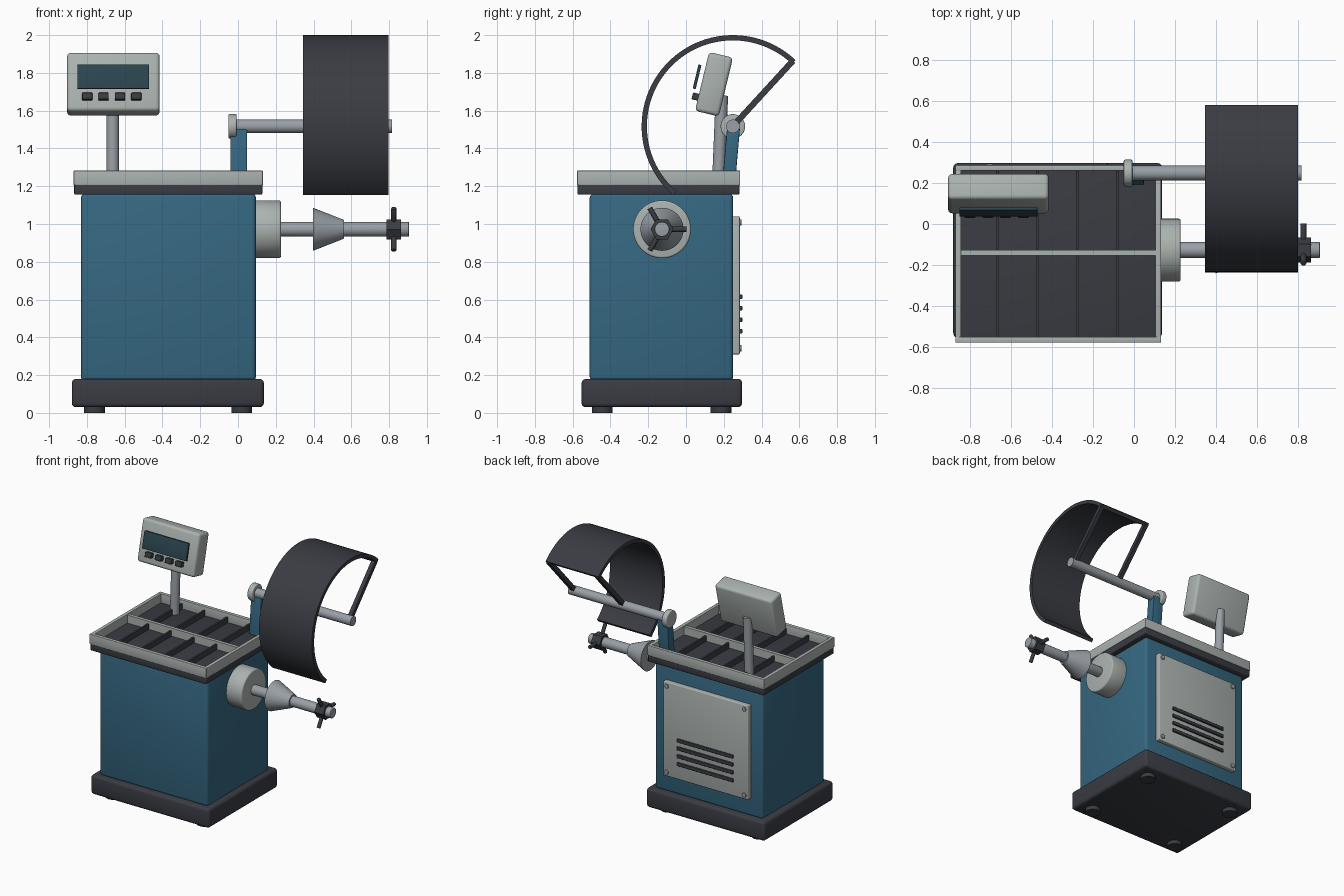
import bpy, bmesh
from math import radians, sin, cos, pi
from mathutils import Vector, Matrix

if "Cube" in bpy.data.objects:
    bpy.data.objects.remove(bpy.data.objects["Cube"])


def material(name, r, g, b):
    m = bpy.data.materials.new(name)
    m.diffuse_color = (r, g, b, 1)
    m.use_nodes = True
    m.node_tree.nodes["Principled BSDF"].inputs["Base Color"].default_value = m.diffuse_color
    return m


BLUE = material("blue_paint", 0.036, 0.138, 0.223)
DARK = material("dark_plastic", 0.042, 0.045, 0.056)
GREY = material("light_grey_paint", 0.41, 0.45, 0.43)
STEEL = material("steel", 0.32, 0.35, 0.38)
GLASS = material("screen_glass", 0.025, 0.06, 0.08)


def finish(bm, name, mat, matrix=None):
    bmesh.ops.recalc_face_normals(bm, faces=bm.faces)
    me = bpy.data.meshes.new(name)
    bm.to_mesh(me)
    bm.free()
    ob = bpy.data.objects.new(name, me)
    bpy.context.collection.objects.link(ob)
    me.materials.append(mat)
    if matrix:
        ob.matrix_world = matrix
    bpy.ops.object.select_all(action='DESELECT')
    ob.select_set(True)
    bpy.context.view_layer.objects.active = ob
    bpy.ops.object.shade_smooth_by_angle(angle=radians(35))
    return ob


def box(name, lo, hi, mat, bevel=0.0, matrix=None):
    """Box between two corners, with optional rounded edges."""
    lo, hi = Vector(lo), Vector(hi)
    bm = bmesh.new()
    bmesh.ops.create_cube(bm, size=1)
    bmesh.ops.scale(bm, vec=hi - lo, verts=bm.verts)
    bmesh.ops.translate(bm, vec=(lo + hi) / 2, verts=bm.verts)
    if bevel:
        bmesh.ops.bevel(bm, geom=bm.edges[:], offset=bevel, segments=3,
                        profile=0.5, affect='EDGES')
    return finish(bm, name, mat, matrix)


def rod(name, a, b, r1, mat, r2=None, sides=32, bevel=0.0):
    """Cylinder or cone running from point a to point b."""
    a, b = Vector(a), Vector(b)
    bm = bmesh.new()
    bmesh.ops.create_cone(bm, cap_ends=True, segments=sides, radius1=r1,
                          radius2=r1 if r2 is None else r2, depth=(b - a).length)
    if bevel:
        rims = [e for e in bm.edges if abs(e.verts[0].co.z - e.verts[1].co.z) < 1e-5]
        bmesh.ops.bevel(bm, geom=rims, offset=bevel, segments=3, profile=0.5, affect='EDGES')
    rot = (b - a).to_track_quat('Z', 'Y').to_matrix().to_4x4()
    return finish(bm, name, mat, Matrix.Translation((a + b) / 2) @ rot)


# Base, feet and cabinet
box("base_plinth", (-0.88, -0.553, 0.03), (0.137, 0.297, 0.18), DARK, 0.022)
for i, (x, y) in enumerate([(x, y) for x in (-0.76, 0.02) for y in (-0.443, 0.185)]):
    rod(f"foot_{i + 1}", (x, y, 0), (x, y, 0.05), 0.055, DARK)
box("cabinet", (-0.832, -0.51, 0.17), (0.095, 0.25, 1.16), BLUE, 0.022)

# Weight tray: dark floor, grey rim and divider, dark cell partitions
X0, X1, Y0, Y1 = -0.87, 0.132, -0.577, 0.287
box("tray_floor", (X0 + .003, Y0 + .003, 1.155), (X1 - .003, Y1 - .003, 1.213), DARK, 0.008)
W = 0.028
box("tray_rim_front", (X0, Y0, 1.205), (X1, Y0 + W, 1.283), GREY, 0.004)
box("tray_rim_back", (X0, Y1 - W, 1.205), (X1, Y1, 1.283), GREY, 0.004)
box("tray_rim_left", (X0, Y0 + .01, 1.205), (X0 + W, Y1 - .01, 1.282), GREY, 0.004)
box("tray_rim_right", (X1 - W, Y0 + .01, 1.205), (X1, Y1 - .01, 1.282), GREY, 0.004)
box("tray_divider", (X0 + .01, -0.153, 1.205), (X1 - .01, -0.127, 1.275), GREY)
for i in range(4):
    x = -0.665 + 0.195 * i
    box(f"tray_partition_{i + 1}", (x - .007, Y0 + .02, 1.205), (x + .007, Y1 - .02, 1.255), DARK)

# Display head tilted back on its post
rod("display_post", (-0.663, 0.17, 1.2), (-0.663, 0.19, 1.68), 0.033, STEEL)
tilt = Matrix.Translation((-0.66, 0.148, 1.74)) @ Matrix.Rotation(radians(-13.5), 4, 'X')
box("display_housing", (-.245, -.065, -.16), (.245, .065, .16), GREY, 0.02, tilt)
box("display_screen", (-.19, -.104, -.048), (.19, -.088, .083), GLASS, 0.003, tilt)
for i in range(4):
    x = -0.138 + 0.0865 * i
    box(f"display_button_{i + 1}", (x - .027, -.097, -.105), (x + .027, -.06, -.068),
        DARK, 0.005, tilt)

# Wheel guard: leaning bracket, pivot tube, curved hood and two struts
HY, HZ, R = 0.248, 1.517, 0.483
lean = Matrix.Translation((0.005, 0.222, 1.17)) @ Matrix.Rotation(radians(-5), 4, 'X')
box("guard_bracket", (-.045, -.034, 0), (.043, .034, .34), BLUE, 0.004, lean)
rod("guard_pivot_collar", (-0.05, HY, HZ), (-0.008, HY, HZ), 0.065, GREY, bevel=0.006)
rod("guard_tube", (-0.03, HY, HZ), (0.815, HY, HZ), 0.036, STEEL)

bm = bmesh.new()
N, A0, A1 = 48, radians(46.5), radians(229)
rings = []
for i in range(N + 1):
    a = A0 + (A1 - A0) * i / N
    rings.append([bm.verts.new((x, HY + r * cos(a), HZ + r * sin(a)))
                  for x, r in ((.345, R), (.798, R), (.798, R - .028), (.345, R - .028))])
for p, q in zip(rings, rings[1:]):
    for k in range(4):
        bm.faces.new((p[k], p[(k + 1) % 4], q[(k + 1) % 4], q[k]))
bm.faces.new(rings[0])
bm.faces.new(rings[-1])
finish(bm, "guard_hood", DARK)

strut = Matrix.Translation((0, HY, HZ)) @ Matrix.Rotation(radians(47.5), 4, 'X')
for side, x in (("inner", 0.362), ("outer", 0.78)):
    box(f"guard_strut_{side}", (x - .016, .02, -.016), (x + .016, R - .012, .016), DARK, 0, strut)

# Spindle with housing, centring cone and wing nut
SY, SZ = -0.127, 0.972
rod("spindle_housing", (0.08, SY, SZ), (0.227, SY, SZ), 0.153, GREY, sides=48, bevel=0.01)
rod("spindle_shaft", (0.2, SY, SZ), (0.905, SY, SZ), 0.039, STEEL, bevel=0.004)
rod("centring_cone", (0.397, SY, SZ), (0.56, SY, SZ), 0.114, STEEL, r2=0.05, sides=40)
bm = bmesh.new()
hexes = [[bm.verts.new((x, SY + .061 * cos(k * pi / 3), SZ + .061 * sin(k * pi / 3)))
          for k in range(6)] for x in (0.787, 0.862)]
for k in range(6):
    j = (k + 1) % 6
    bm.faces.new((hexes[0][k], hexes[0][j], hexes[1][j], hexes[1][k]))
for ring in hexes:
    bm.faces.new(ring)
finish(bm, "wing_nut", DARK)
for i in range(3):
    d = Vector((0, cos(i * 2 * pi / 3), sin(i * 2 * pi / 3)))
    c = Vector((0.825, SY, SZ))
    rod(f"wing_nut_handle_{i + 1}", c + d * .045, c + d * .13, 0.014, DARK, sides=16, bevel=0.003)

# Rear service panel with vent slats and corner screws
PX = -0.367
box("rear_panel", (PX - .365, .24, .31), (PX + .365, .285, 1.04), GREY, 0.006)
for i in range(4):
    z = 0.432 + 0.061 * i
    box(f"vent_slat_{i + 1}", (PX - .24, .275, z - .013), (PX + .24, .298, z + .013), DARK, 0.004)
for i, (sx, z) in enumerate([(s, z) for s in (-1, 1) for z in (0.342, 1.008)]):
    x = PX + sx * 0.333
    rod(f"panel_screw_{i + 1}", (x, .275, z), (x, .294, z), 0.017, STEEL, sides=16, bevel=0.003)
